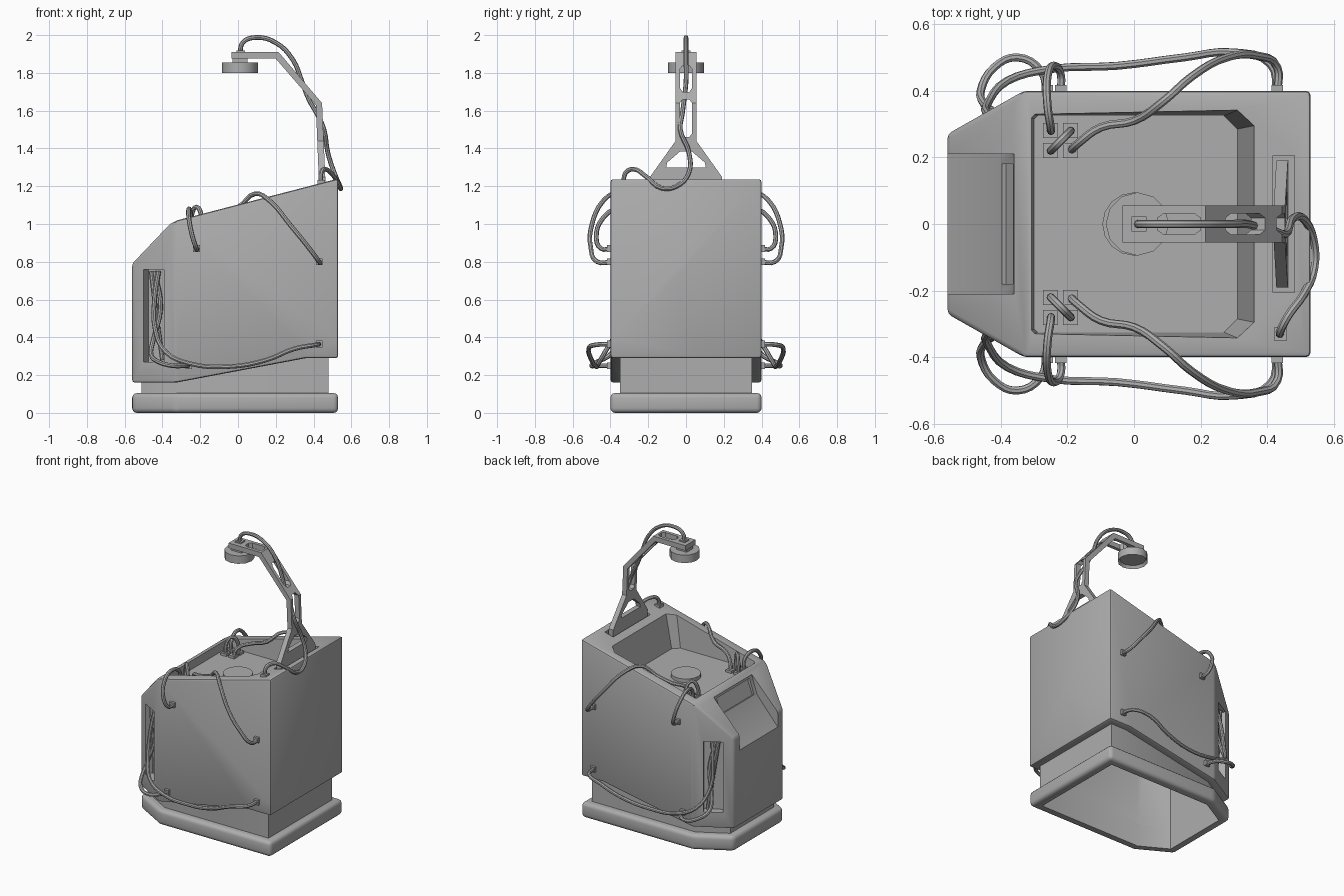
import bpy, bmesh, math
from mathutils import Matrix, Vector

cube = bpy.data.objects.get("Cube")
if cube:
    bpy.data.objects.remove(cube, do_unlink=True)

grey = bpy.data.materials.new("plain_grey")
grey.use_nodes = True
grey.diffuse_color = (.42, .42, .42, 1)
grey.node_tree.nodes["Principled BSDF"].inputs["Base Color"].default_value = grey.diffuse_color
parts = []


def add_object(name, mesh, keep=True):
    obj = bpy.data.objects.new(name, mesh)
    bpy.context.collection.objects.link(obj)
    mesh.materials.clear()
    mesh.materials.append(grey)
    if keep:
        parts.append(obj)
    else:
        obj.hide_render = True
    return obj


def loft(name, ring_a, ring_b, keep=False):
    """Closed solid between two matching rings of points."""
    bm = bmesh.new()
    a = [bm.verts.new(p) for p in ring_a]
    b = [bm.verts.new(p) for p in ring_b]
    bm.faces.new(a)
    bm.faces.new(b)
    for i in range(len(a)):
        j = (i + 1) % len(a)
        bm.faces.new((a[i], a[j], b[j], b[i]))
    bmesh.ops.recalc_face_normals(bm, faces=bm.faces)
    mesh = bpy.data.meshes.new(name)
    bm.to_mesh(mesh)
    bm.free()
    return add_object(name, mesh, keep)


def prism(name, pts, axis, lo, hi, keep=False):
    """Extrude a flat outline along one axis."""
    def place(p, d):
        q = list(p)
        q.insert("xyz".index(axis), d)
        return q
    return loft(name, [place(p, lo) for p in pts], [place(p, hi) for p in pts], keep)


def box(name, centre, size, keep=False, turn=0):
    x, y, z = (s / 2 for s in size)
    obj = prism(name, [(-x, -y), (x, -y), (x, y), (-x, y)], "z", -z, z, keep)
    obj.data.transform(Matrix.Translation(centre) @ Matrix.Rotation(turn, 4, "Z"))
    return obj


def apply(obj, mod):
    bpy.context.view_layer.objects.active = obj
    bpy.ops.object.modifier_apply(modifier=mod.name)


def combine(obj, other, operation="DIFFERENCE"):
    mod = obj.modifiers.new("combine", "BOOLEAN")
    mod.operation, mod.solver, mod.object = operation, "EXACT", other
    apply(obj, mod)
    bpy.data.objects.remove(other, do_unlink=True)


def bevel(obj, width, segments=2):
    mod = obj.modifiers.new("bevel", "BEVEL")
    mod.width, mod.segments, mod.limit_method = width, segments, "ANGLE"
    mod.angle_limit = math.radians(25)
    apply(obj, mod)


def mirrored(half):
    return half + [(-a, b) for a, b in reversed(half)]


def plan(d):
    """Footprint with two clipped corners, moved inward by d."""
    half = [(-.56 + d, .27 - .58 * d), (-.33 + .26 * d, .4 - d), (.53 - d, .4 - d)]
    return half + [(x, -y) for x, y in reversed(half)]


# Plinth and recessed neck, both open underneath
plinth = prism("plinth", plan(0), "z", 0, .105, True)
bevel(plinth, .025, 3)
combine(plinth, prism("hole", plan(.06), "z", -1, 1))
neck = prism("neck", plan(.05), "z", .08, .31, True)
combine(neck, prism("hole", plan(.06), "z", -1, 1))

# Main housing
side = [(-.56, .16), (-.33, .16), (.36, .29), (.53, .29), (.53, 1.24), (-.32, 1.02), (-.36, 1), (-.56, .79)]
body = prism("housing", side, "y", -.5, .5, True)
combine(body, prism("footprint", plan(0), "z", -1, 2), "INTERSECT")
bevel(body, .014)
cavity = prism("cavity", [(-.6, 0), (.6, 0), (.6, 1.1), (.4, 1.1), (.36, .93), (-.3, .93), (-.37, .8), (-.6, .56)],
               "y", -.5, .5)
combine(cavity, prism("inside", plan(.06), "z", -1, 2), "INTERSECT")
combine(body, cavity)

# Tray sunk in the top, with clipped rear corners
FLOOR = .97


def tray_ring(x0, x1, y, c, z):
    half = [(x0, y - .01), (x0 + .01, y), (x1 - c, y), (x1, y - c)]
    return [(a, b, z) for a, b in half + [(a, -b) for a, b in reversed(half)]]


combine(body, loft("tray", tray_ring(-.3, .31, .325, .04, FLOOR), tray_ring(-.34, .375, .348, .05, 1.26)))

# Control notch in the front slope, with a shallow screen pocket
combine(body, prism("notch", [(-.6, .64), (-.4, .87), (-.36, .995), (-.36, 1.2), (-.6, 1.2)], "y", -.21, .21))
combine(body, prism("screen", [(-.41, .885), (-.385, .875), (-.345, .98), (-.37, .985)], "y", -.18, .18))

# Socket for the arm foot
combine(body, box("foot_slot", (.45, 0, 1.26), (.065, .41, .14)))

# Tall pockets in the clipped corners
for s in (1, -1):
    combine(body, box("pocket", (-.445, .335 * s, .515), (.125, .1, .49), turn=s * math.atan2(.13, .23)))

# Ring on the tray floor
ring = prism("tray_ring", [(.095 * math.cos(t * math.tau / 16), .095 * math.sin(t * math.tau / 16))
                           for t in range(16)], "z", FLOOR - .01, FLOOR + .025, True)

# Bent arm: side profile trimmed by its rear silhouette, then pierced
arm = prism("arm", [(.43, 1.18), (.465, 1.18), (.445, 1.64), (.215, 1.91), (-.035, 1.91),
                    (-.035, 1.875), (.2, 1.875), (.412, 1.63)], "y", -.3, .3, True)
combine(arm, prism("outline", mirrored([(.19, 1.1), (.19, 1.25), (.055, 1.44), (.055, 2)]), "x", -1, 1), "INTERSECT")
combine(arm, prism("foot_hole", mirrored([(.105, 1.3), (.1, 1.325), (.03, 1.385)]), "x", 0, 1))


def slot(lo, hi):
    return mirrored([(.018, lo), (.032, lo + .02), (.032, hi - .02), (.018, hi)])


for lo, hi in ((1.46, 1.66), (1.7, 1.84)):
    combine(arm, prism("arm_hole", slot(lo, hi), "x", .2, 1))
combine(arm, prism("top_hole", [(b, a) for a, b in slot(.07, .2)], "z", 1.8, 2))

# Lamp head with a sunken face
lamp = bpy.data.meshes.new("lamp")
bm = bmesh.new()
bmesh.ops.create_cone(bm, cap_ends=True, segments=12, radius1=.095, radius2=.095, depth=.055,
                      matrix=Matrix.Translation((.01, 0, 1.827)))
face = min(bm.faces, key=lambda f: f.calc_center_median().z)
bmesh.ops.inset_region(bm, faces=[face], thickness=.012)
bmesh.ops.translate(bm, verts=face.verts, vec=(0, 0, .02))
bm.to_mesh(lamp)
bm.free()
add_object("lamp_head", lamp)
box("lamp_mount", (.01, 0, 1.865), (.08, .07, .03), True)
box("arm_plug", (.015, 0, 1.912), (.045, .045, .012), True)


def cable(name, pts, flip=1):
    curve = bpy.data.curves.new(name, "CURVE")
    curve.dimensions = "3D"
    curve.bevel_depth, curve.bevel_resolution, curve.resolution_u = .0125, 2, 4
    curve.use_fill_caps = True
    spline = curve.splines.new("BEZIER")
    spline.bezier_points.add(len(pts) - 1)
    for bp, (x, y, z) in zip(spline.bezier_points, pts):
        bp.co = Vector((x, y * flip, z))
        bp.handle_left_type = bp.handle_right_type = "AUTO"
    temp = bpy.data.objects.new(name + "_path", curve)
    bpy.context.collection.objects.link(temp)
    bpy.context.view_layer.update()
    mesh = bpy.data.meshes.new_from_object(temp.evaluated_get(bpy.context.evaluated_depsgraph_get()))
    bpy.data.objects.remove(temp, do_unlink=True)
    add_object(name, mesh)


# Cables and plugs repeated on both sides
side_cables = {
    "short_cable": [(-.25, .28, .97), (-.25, .29, 1.05), (-.26, .36, 1.08), (-.26, .44, 1.03),
                    (-.24, .475, .93), (-.22, .45, .87), (-.22, .39, .87)],
    "long_cable": [(-.19, .22, .97), (-.17, .24, 1.03), (-.1, .29, 1.06), (0, .31, 1.09), (.09, .37, 1.16),
                   (.17, .44, 1.12), (.28, .5, .99), (.37, .505, .88), (.43, .47, .8), (.43, .39, .8)],
    "link_cable": [(-.25, .22, .97), (-.245, .225, 1.05), (-.22, .25, 1.09), (-.195, .275, 1.05), (-.19, .28, .97)],
    "low_cable": [(-.42, .31, .75), (-.44, .33, .62), (-.44, .36, .45), (-.38, .43, .32), (-.25, .465, .26),
                  (-.05, .475, .245), (.15, .5, .28), (.3, .515, .34), (.41, .48, .36), (.43, .39, .365)],
    "loop_cable": [(-.44, .3, .75), (-.41, .33, .55), (-.45, .36, .38), (-.46, .4, .31),
                   (-.42, .47, .27), (-.35, .5, .25), (-.28, .46, .25), (-.26, .39, .25)],
    "pocket_cable": [(-.46, .3, .75), (-.43, .32, .5), (-.4, .33, .28)],
}
for s, label in ((1, "back"), (-1, "front")):
    for name, pts in side_cables.items():
        cable(f"{label}_{name}", pts, s)
    for x in (-.25, -.19):
        for y in (.22, .28):
            box(label + "_tray_plug", (x, y * s, FLOOR + .005), (.045, .045, .025), True)
    for x, z in ((-.22, .87), (.43, .8), (.43, .365), (-.26, .25)):
        box(label + "_side_plug", (x, .405 * s, z), (.035, .025, .035), True)

# Cable threaded through the arm to the rear plug
cable("arm_cable", [(.01, 0, 1.9), (.025, 0, 1.96), (.09, 0, 1.987), (.2, 0, 1.96), (.29, 0, 1.87), (.34, 0, 1.75),
                    (.375, -.01, 1.66), (.42, -.02, 1.58), (.455, -.03, 1.5), (.475, .015, 1.38), (.51, .015, 1.27),
                    (.54, -.05, 1.2), (.542, -.13, 1.19), (.51, -.21, 1.25), (.46, -.28, 1.29),
                    (.44, -.32, 1.27), (.44, -.33, 1.2)])
box("rear_plug", (.44, -.33, 1.22), (.04, .04, .025), True)

# Smooth shading with crisp edges
bpy.ops.object.select_all(action="DESELECT")
for obj in parts:
    obj.select_set(True)
bpy.context.view_layer.objects.active = body
bpy.ops.object.shade_smooth_by_angle(angle=math.radians(32))
